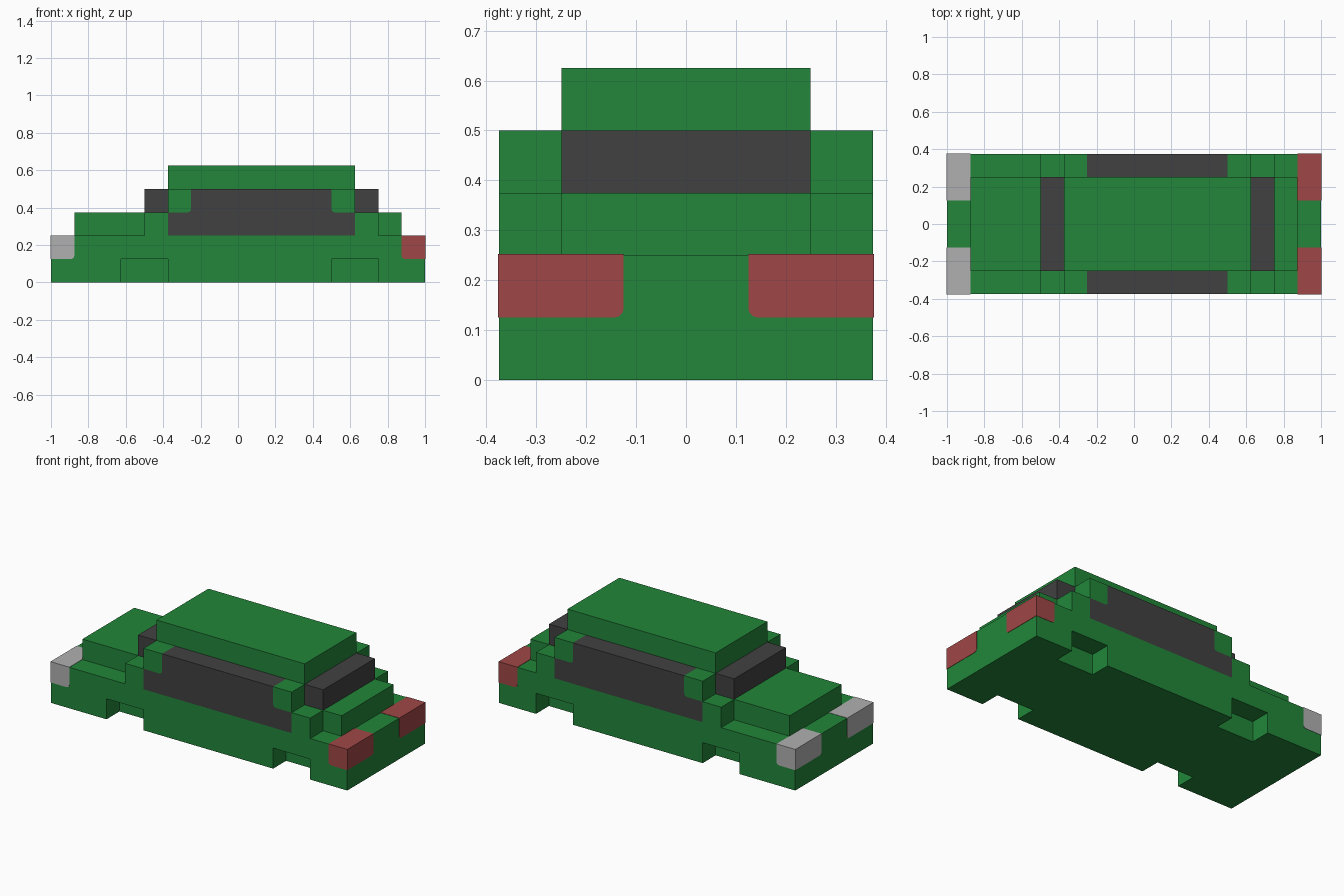
import bpy, bmesh, math

cube = bpy.data.objects.get("Cube")
if cube:
    bpy.data.objects.remove(cube, do_unlink=True)

U = 0.125      # block size of the whole design
R = 0.018      # small rounding of the colour patches


def material(name, hex_rgb):
    rgb = []
    for i in (0, 2, 4):
        c = int(hex_rgb[i:i + 2], 16) / 255
        rgb.append(c / 12.92 if c <= 0.04045 else ((c + 0.055) / 1.055) ** 2.4)
    m = bpy.data.materials.new(name)
    m.use_nodes = True
    m.diffuse_color = (*rgb, 1)
    bsdf = m.node_tree.nodes["Principled BSDF"]
    bsdf.inputs["Base Color"].default_value = (*rgb, 1)
    bsdf.inputs["Roughness"].default_value = 0.9
    return m


GREEN = material("green_paint", "22863A")
DARK = material("dark_glass", "414141")
RED = material("red_lamp", "A04646")
GREY = material("grey_lamp", "B0B0B0")


def finish(name, bm, mat):
    bmesh.ops.recalc_face_normals(bm, faces=bm.faces)
    me = bpy.data.meshes.new(name)
    bm.to_mesh(me)
    bm.free()
    me.materials.append(mat)
    ob = bpy.data.objects.new(name, me)
    bpy.context.collection.objects.link(ob)
    return ob


def add_box(bm, x, y, z):
    """Add a box spanning the (min, max) pairs x, y and z."""
    verts = bmesh.ops.create_cube(bm, size=1)["verts"]
    for v in verts:
        for i, (a, b) in enumerate((x, y, z)):
            v.co[i] = a if v.co[i] < 0 else b


def box(name, x, y, z, mat):
    bm = bmesh.new()
    add_box(bm, x, y, z)
    return finish(name, bm, mat)


def prism(name, outline, y0, y1, mat):
    """Extrude an (x, z) outline from y0 to y1."""
    bm = bmesh.new()
    face = bm.faces.new([bm.verts.new((x, y0, z)) for x, z in outline])
    new = bmesh.ops.extrude_face_region(bm, geom=[face])["geom"]
    for v in new:
        if isinstance(v, bmesh.types.BMVert):
            v.co.y = y1
    return finish(name, bm, mat)


def corner(x, z, side):
    """Rounded lower corner of a pillar, from its bottom edge to its inner edge."""
    steps = [math.radians(a) for a in (0, 30, 60, 90)]
    return [(x - side * R * (1 - math.sin(a)), z + R * (1 - math.cos(a))) for a in steps]


# Chassis with four wheel notches cut into its lower edge
chassis = box("chassis", (-1, 1), (-3 * U, 3 * U), (0, 2 * U), GREEN)
bm = bmesh.new()
for x0 in (-0.625, 0.5):
    for s in (-1, 1):
        add_box(bm, (x0, x0 + 2 * U), sorted((s * 2 * U, s * 4 * U)), (-U, U))
cutter = finish("wheel_notch_cutter", bm, GREEN)
cutter.hide_render = True
mod = chassis.modifiers.new("wheel_notches", "BOOLEAN")
mod.operation, mod.solver, mod.object = "DIFFERENCE", "EXACT", cutter
bpy.context.view_layer.objects.active = chassis
bpy.ops.object.modifier_apply(modifier=mod.name)
bpy.data.objects.remove(cutter, do_unlink=True)

# Bonnet and boot deck, glass band and roof
box("bonnet_and_boot", (-0.875, 0.875), (-0.25, 0.25), (0.25, 0.375), GREEN)
box("windscreens", (-0.5, 0.75), (-0.25, 0.25), (0.375, 0.5), DARK)
box("roof", (-0.375, 0.625), (-0.25, 0.25), (0.5, 0.625), GREEN)

# Side windows and pillars
front_corner = corner(-0.25, 0.375, 1)
rear_corner = corner(0.5, 0.375, -1)
window = ([(-0.375, 0.25), (0.625, 0.25), (0.625, 0.375)] + rear_corner
          + [(0.5, 0.5), (-0.25, 0.5)] + front_corner[::-1] + [(-0.375, 0.375)])
front_pillar = [(-0.375, 0.375)] + front_corner + [(-0.25, 0.5), (-0.375, 0.5)]
rear_pillar = [(0.625, 0.375)] + rear_corner + [(0.5, 0.5), (0.625, 0.5)]
for s, side in ((1, "back"), (-1, "front")):
    y = (s * 0.25, s * 0.375)
    prism(f"side_window_{side}", window, *y, DARK)
    prism(f"upper_front_pillar_{side}", front_pillar, *y, GREEN)
    prism(f"upper_rear_pillar_{side}", rear_pillar, *y, GREEN)
    box(f"lower_front_pillar_{side}", (-0.5, -0.375), sorted(y), (0.25, 0.375), GREEN)
    box(f"lower_rear_pillar_{side}", (0.625, 0.75), sorted(y), (0.25, 0.375), GREEN)


# Corner lamps, barely proud of the chassis, rounded along their lower inner edges
def lamp(name, sx, sy, mat):
    p = 0.002
    bm = bmesh.new()
    add_box(bm, sorted((sx * 0.875, sx * (1 + p))),
            sorted((sy * 0.125, sy * (0.375 + p))), (0.125, 0.25 + p))
    edges = [e for e in bm.edges if all(v.co.z < 0.13 for v in e.verts)
             and (all(abs(v.co.x) < 0.9 for v in e.verts)
                  or all(abs(v.co.y) < 0.13 for v in e.verts))]
    bmesh.ops.bevel(bm, geom=edges, offset=R, segments=3, profile=0.5, affect="EDGES")
    finish(name, bm, mat)


for sy, side in ((1, "back"), (-1, "front")):
    lamp(f"headlamp_{side}", -1, sy, GREY)
    lamp(f"tail_lamp_{side}", 1, sy, RED)
